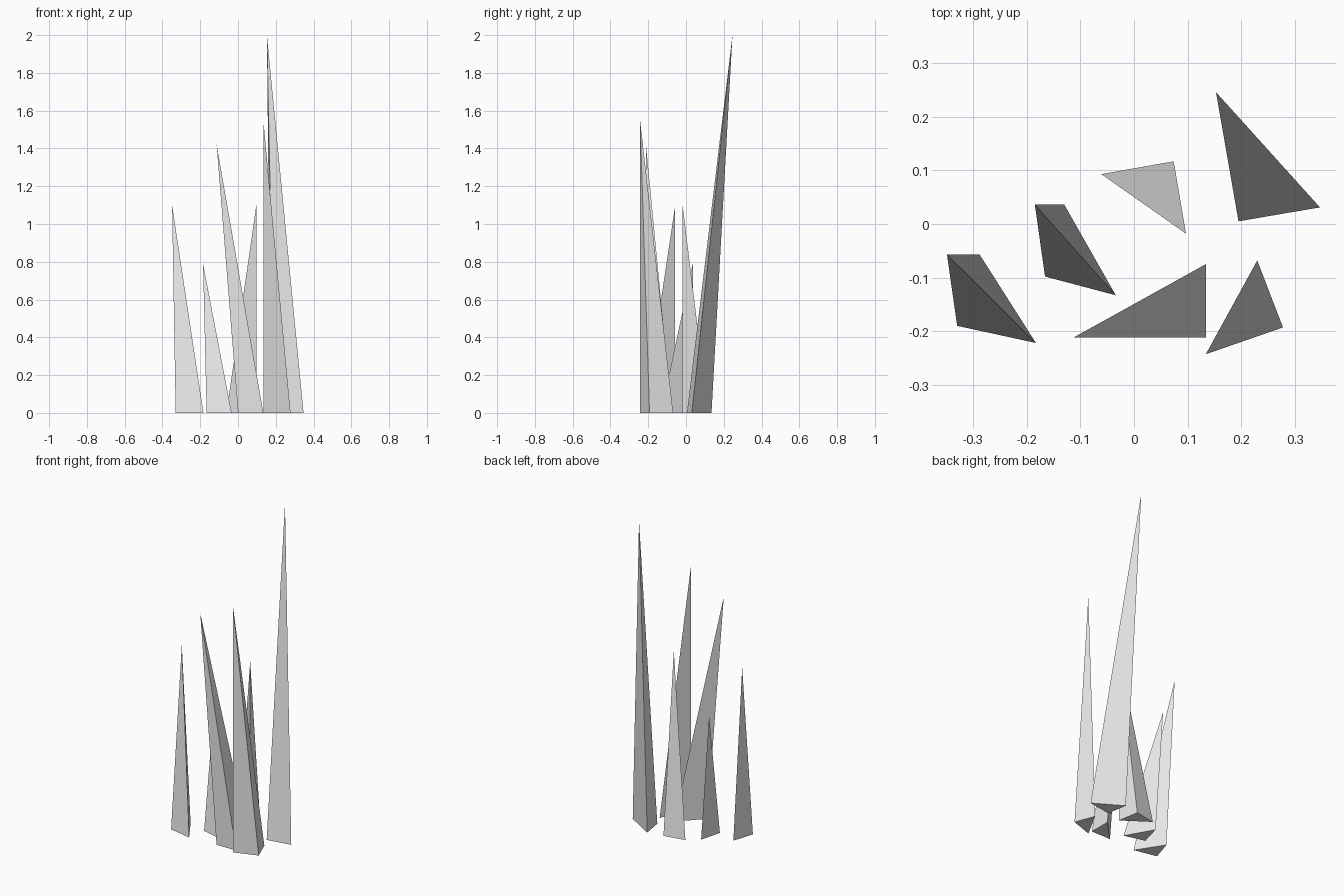
import bpy
import bmesh

# Remove the default cube
cube = bpy.data.objects.get("Cube")
if cube:
    bpy.data.objects.remove(cube, do_unlink=True)

# One pale grey for every spike
grey = bpy.data.materials.new("pale_grey")
grey.use_nodes = True
colour = (0.8, 0.8, 0.8, 1)
grey.diffuse_color = colour
grey.node_tree.nodes["Principled BSDF"].inputs["Base Color"].default_value = colour


def spike(name, tip, base):
    """Closed three-sided spike: a triangle on the ground drawn up to a leaning tip."""
    bm = bmesh.new()
    ring = [bm.verts.new((x, y, 0)) for x, y in base]
    top = bm.verts.new(tip)
    bm.faces.new(ring)
    for i in range(3):
        bm.faces.new((ring[i], ring[(i + 1) % 3], top))
    bmesh.ops.recalc_face_normals(bm, faces=bm.faces)
    mesh = bpy.data.meshes.new(name)
    bm.to_mesh(mesh)
    bm.free()
    mesh.materials.append(grey)
    obj = bpy.data.objects.new(name, mesh)
    bpy.context.collection.objects.link(obj)


# Tall spike leaning backwards
spike("tall_spike", (0.153, 0.246, 2.0),
      [(0.347, 0.031), (0.174, 0.135), (0.195, 0.005)])

# Upright spikes, each tip straight above one corner
spike("front_spike", (0.134, -0.243, 1.55),
      [(0.134, -0.243), (0.278, -0.193), (0.23, -0.068)])
spike("back_spike", (0.097, -0.018, 1.1),
      [(0.097, -0.018), (0.074, 0.117), (-0.061, 0.093)])

# Spike leaning sideways
spike("leaning_spike", (-0.113, -0.212, 1.42),
      [(0.0, -0.212), (0.134, -0.212), (0.134, -0.075)])

# Short spikes overhanging their bases
spike("short_spike", (-0.185, 0.036, 0.79),
      [(-0.13, 0.036), (-0.166, -0.098), (-0.034, -0.133)])
spike("outer_spike", (-0.349, -0.057, 1.1),
      [(-0.288, -0.057), (-0.33, -0.19), (-0.183, -0.222)])
